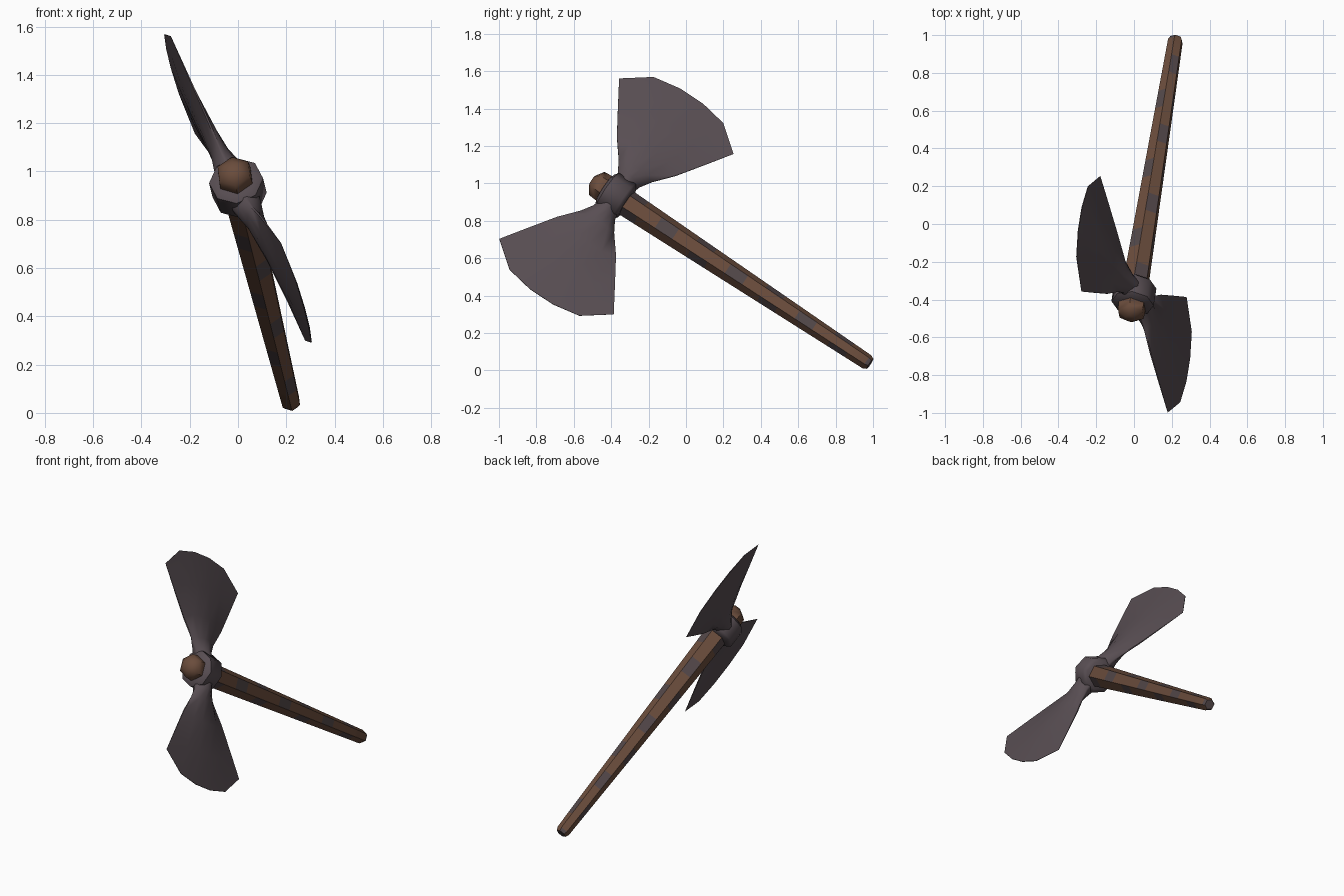
import bpy, bmesh, math
from mathutils import Vector, Matrix

if "Cube" in bpy.data.objects:
    bpy.data.objects.remove(bpy.data.objects["Cube"])

# Frame of the axe: d runs down the handle, u along the upper blade, n across
C = Vector((0, -0.372, 0.93))
d = Vector((0.135, 0.827, -0.546)).normalized()
u = Vector((-0.392, 0.553, 0.735))
u = (u - d * u.dot(d)).normalized()
n = d.cross(u)
FRAME = Matrix.Translation(C) @ Matrix((d, u, n)).transposed().to_4x4()


def material(name, rgb):
    m = bpy.data.materials.new(name)
    m.diffuse_color = (*rgb, 1)
    m.use_nodes = True
    m.node_tree.nodes["Principled BSDF"].inputs["Base Color"].default_value = m.diffuse_color
    return m


steel = material("dark_steel", (0.098, 0.076, 0.086))
wood = material("brown_wood", (0.145, 0.073, 0.045))
grey_wood = material("grey_wood", (0.085, 0.063, 0.066))


def finish(bm, name, mats, angle=50, turn=0):
    bmesh.ops.recalc_face_normals(bm, faces=bm.faces)
    me = bpy.data.meshes.new(name)
    bm.to_mesh(me)
    bm.free()
    me.transform(FRAME @ Matrix.Rotation(turn, 4, 'X'))
    for m in mats:
        me.materials.append(m)
    ob = bpy.data.objects.new(name, me)
    bpy.context.collection.objects.link(ob)
    bpy.context.view_layer.objects.active = ob
    ob.select_set(True)
    bpy.ops.object.shade_smooth_by_angle(angle=math.radians(angle))
    ob.select_set(False)
    return ob


def lathe(profile, sides, phase=0.0):
    """Closed tube of rings (position, radius) along the handle axis."""
    bm = bmesh.new()
    rings = []
    for s, r in profile:
        rings.append([bm.verts.new((s, r * math.cos(a), r * math.sin(a)))
                      for a in (phase + 2 * math.pi * i / sides for i in range(sides))])
    for k, (a, b) in enumerate(zip(rings, rings[1:])):
        for i in range(sides):
            j = (i + 1) % sides
            f = bm.faces.new((a[i], a[j], b[j], b[i]))
            f.material_index = 0
    bm.faces.new(rings[0])
    bm.faces.new(rings[-1])
    return bm


# Handle: tapered six-sided shaft with greyed patches
N = 14
shaft = [(0.05 + 1.57 * i / N, 0.073 - 0.031 * i / N) for i in range(N + 1)]
bm = lathe(shaft + [(1.64, 0.032)], 6, 0.3)
for f in bm.faces:
    c = f.calc_center_median()
    band = int((c.x - 0.05) / (1.57 / N))
    side = int((math.atan2(c.z, c.y) % (2 * math.pi)) / (math.pi / 3))
    if (band + 2 * side) % 4 == 0:
        f.material_index = 1
finish(bm, "handle", [wood, grey_wood])

# Rounded knob where the handle comes through the head
finish(lathe([(-0.157, 0.03), (-0.128, 0.074), (-0.09, 0.078), (0.05, 0.072)], 6, 0.3),
       "handle_knob", [wood])

# Collar gripping the handle
finish(lathe([(-0.075, 0.09), (-0.058, 0.113), (0.05, 0.113), (0.068, 0.09)], 8, math.pi / 8),
       "collar", [steel])

# Blade rows: centre distance, sag at the corners, half width, half thickness
ROWS = [(0.07, 0.0, 0.058, 0.065), (0.12, 0.0, 0.070, 0.055), (0.19, 0.005, 0.108, 0.038),
        (0.33, 0.04, 0.19, 0.028), (0.52, 0.085, 0.28, 0.018), (0.728, 0.146, 0.37, 0.002)]
COLS = [(-1, 1, 0.12), (-0.61, 0.2, 0.7), (-0.2, 0, 1), (0.2, 0, 1), (0.61, 0.2, 0.7), (1, 1, 0.12)]


def blade(name, turn):
    bm = bmesh.new()
    loops = []
    for t, sag, w, h in ROWS:
        front = [bm.verts.new((w * c, t - sag * k, h * e)) for c, k, e in COLS]
        back = [bm.verts.new((w * c, t - sag * k, -h * e)) for c, k, e in COLS]
        loops.append(front + back[::-1])
    m = len(loops[0])
    for a, b in zip(loops, loops[1:]):
        for i in range(m):
            j = (i + 1) % m
            bm.faces.new((a[i], a[j], b[j], b[i]))
    bm.faces.new(loops[0])
    bm.faces.new(loops[-1])
    finish(bm, name, [steel], 60, turn)


blade("upper_blade", 0)
blade("lower_blade", math.pi)
